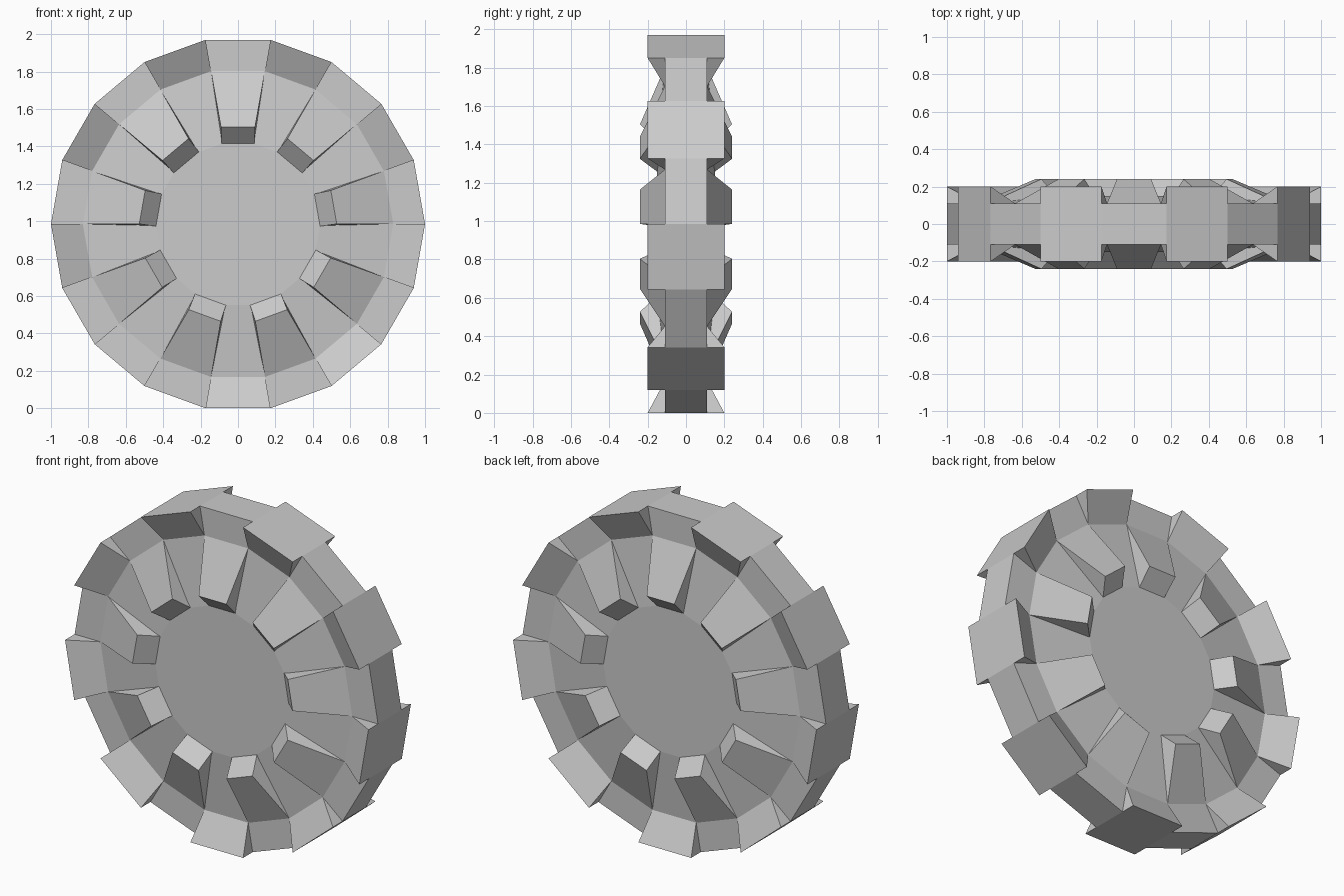
import bpy, bmesh
from math import sin, cos, tan, radians

if "Cube" in bpy.data.objects:
    bpy.data.objects.remove(bpy.data.objects["Cube"])

SIDES = 18
STEP = 360 / SIDES
CENTRE_Z = cos(radians(STEP / 2))
HALF = tan(radians(STEP / 2))


def make_object(name, bm):
    bmesh.ops.recalc_face_normals(bm, faces=bm.faces)
    mesh = bpy.data.meshes.new(name)
    bm.to_mesh(mesh)
    bm.free()
    obj = bpy.data.objects.new(name, mesh)
    bpy.context.collection.objects.link(obj)
    return obj


def radial_point(deg, r, side, y):
    a = radians(deg)
    return (r * cos(a) - side * sin(a), y, CENTRE_Z + r * sin(a) + side * cos(a))


def radial_blocks(name, profile, first):
    """Repeat a block on every second side; profile = (distance, half width, depth)."""
    bm = bmesh.new()
    for k in range(first, SIDES, 2):
        deg = (k + 0.5) * STEP
        left, right = ([bm.verts.new(radial_point(deg, r, s * w, -y)) for r, w, y in profile]
                       for s in (-1, 1))
        bm.faces.new(left)
        bm.faces.new(right[::-1])
        n = len(profile)
        for i in range(n):
            j = (i + 1) % n
            bm.faces.new((left[i], left[j], right[j], right[i]))
    obj = make_object(name, bm)
    mirror = obj.modifiers.new("front_to_back", 'MIRROR')
    mirror.use_axis = (False, True, False)
    return obj


# Wheel body: 18-sided disc with raised hub
bm = bmesh.new()
rings = []
for r, y in ((.44, -.15), (.83, -.11), (1, -.11), (1, .11), (.83, .11), (.44, .15)):
    rings.append([bm.verts.new(radial_point(k * STEP, r, 0, y)) for k in range(SIDES)])
for a, b in zip(rings, rings[1:]):
    for k in range(SIDES):
        m = (k + 1) % SIDES
        bm.faces.new((a[k], a[m], b[m], b[k]))
bm.faces.new(rings[0])
bm.faces.new(rings[-1])
make_object("wheel_body", bm)

# Flared tread lugs on the odd sides
rim, inner = CENTRE_Z, .83 * CENTRE_Z
radial_blocks("tread_lugs",
              [(inner, inner * HALF, .11), (rim, rim * HALF, .2), (rim, rim * HALF, .11)], 1)

# Wedge spokes on the even sides
radial_blocks("wedge_spokes",
              [(inner, inner * HALF, .11), (.52, .091, .24), (.43, .088, .15),
               (.43, .088, .1), (inner, inner * HALF, .1)], 0)
